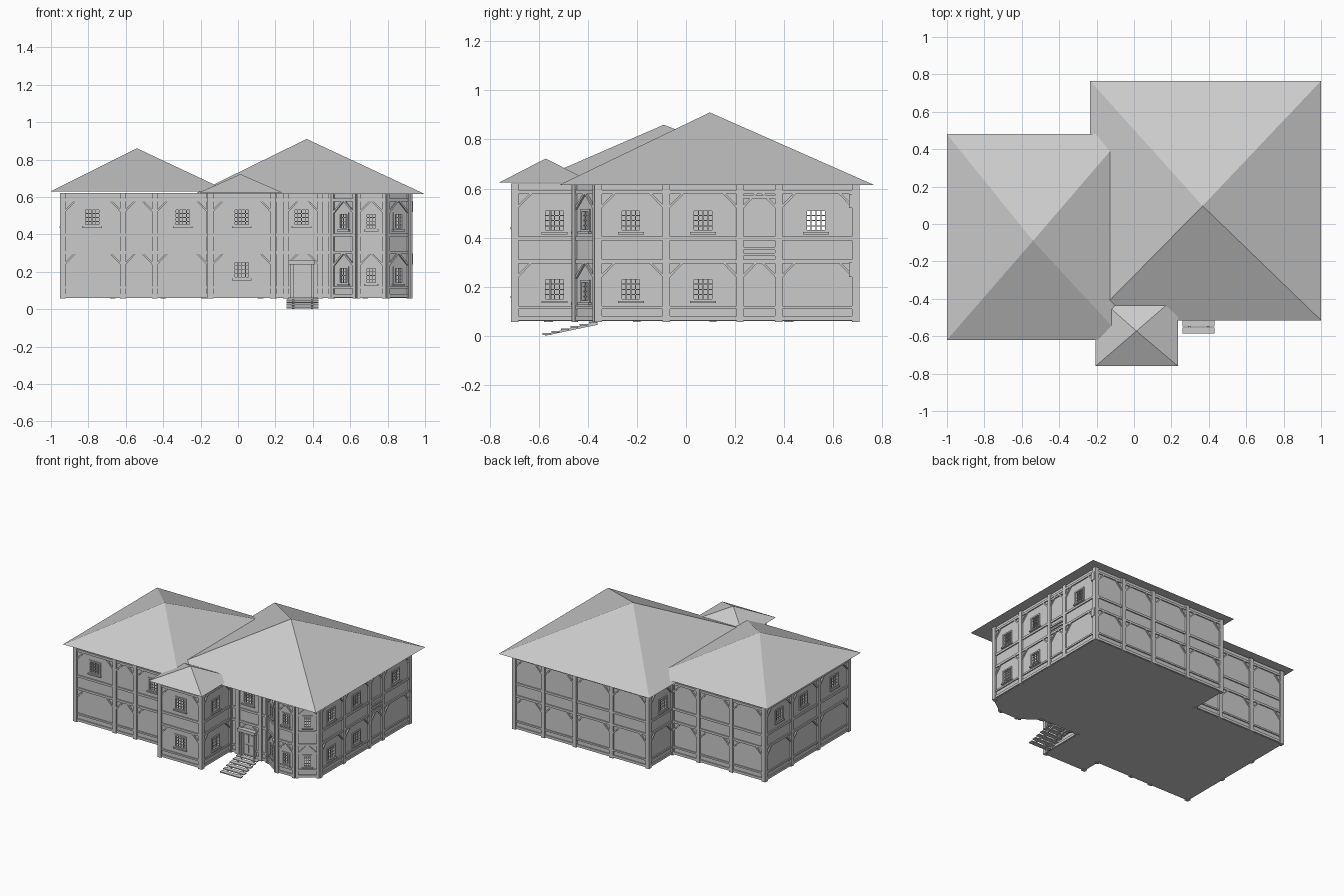
import bpy, bmesh, math
from mathutils import Matrix, Vector

if "Cube" in bpy.data.objects:
    bpy.data.objects.remove(bpy.data.objects["Cube"])

BASE, TOP = 0.06, 0.62


def finish(name, bm, normals=True):
    if normals:
        bmesh.ops.recalc_face_normals(bm, faces=bm.faces)
    me = bpy.data.meshes.new(name)
    bm.to_mesh(me)
    bm.free()
    ob = bpy.data.objects.new(name, me)
    bpy.context.collection.objects.link(ob)
    return ob


def prism(bm, M, pts, v0, v1):
    """Extrude a (u, z) outline between two depths; v points out of the wall."""
    a = [bm.verts.new(M @ Vector((u, v0, z))) for u, z in pts]
    b = [bm.verts.new(M @ Vector((u, v1, z))) for u, z in pts]
    bm.faces.new(a)
    bm.faces.new(b[::-1])
    n = len(pts)
    for i in range(n):
        bm.faces.new((a[i], b[i], b[(i + 1) % n], a[(i + 1) % n]))


def box(bm, M, u0, u1, z0, z1, v0, v1):
    prism(bm, M, [(u0, z0), (u1, z0), (u1, z1), (u0, z1)], v0, v1)


def wall_frame(p, q):
    d = (Vector(q) - Vector(p)).normalized()
    return Matrix(((d.x, d.y, 0, p[0]), (d.y, -d.x, 0, p[1]),
                   (0, 0, 1, 0), (0, 0, 0, 1)))


def window(bm, M, u, z, w, h):
    a, b, t, f = u - w / 2, u + w / 2, z + h, 0.007
    for x0, x1, z0, z1 in ((a - f, a + f / 2, z, t), (b - f / 2, b + f, z, t),
                           (a - f, b + f, t - f / 2, t + f), (a - f, b + f, z - f, z + f / 2)):
        box(bm, M, x0, x1, z0, z1, -0.012, 0.006)
    box(bm, M, a - 0.013, b + 0.013, z - 0.014, z - 0.005, -0.002, 0.014)   # sill
    cols = 4 if w > 0.06 else 3
    for i in range(1, cols):
        c = a + w * i / cols
        box(bm, M, c - 0.002, c + 0.002, z, t, -0.008, -0.002)
    for i in range(1, 4):
        c = z + h * i / 4
        box(bm, M, a, b, c - 0.002, c + 0.002, -0.008, -0.002)


def facade(name, p, q, posts=(), wins=(), door=None, gable=False):
    M = wall_frame(p, q)
    L = (Vector(q) - Vector(p)).length

    # plaster sheet with real openings
    holes = [(u - w / 2, u + w / 2, z, z + h) for u, z, w, h in wins]
    if door:
        holes.append((door[0], door[1], BASE, door[2]))
    us = sorted({0, L, *[x for h in holes for x in h[:2]]})
    zs = sorted({BASE, TOP, *[x for h in holes for x in h[2:]]})
    bm = bmesh.new()
    for u0, u1 in zip(us, us[1:]):
        for z0, z1 in zip(zs, zs[1:]):
            um, zm = (u0 + u1) / 2, (z0 + z1) / 2
            if any(h[0] < um < h[1] and h[2] < zm < h[3] for h in holes):
                continue
            bm.faces.new([bm.verts.new(M @ Vector((u, 0, z)))
                          for u, z in ((u0, z0), (u1, z0), (u1, z1), (u0, z1))])
    bmesh.ops.remove_doubles(bm, verts=bm.verts, dist=1e-5)
    ob = finish(name + "_wall", bm, False)
    mod = ob.modifiers.new("thickness", 'SOLIDIFY')
    mod.thickness, mod.offset = 0.01, -1

    # timber posts, rails and corner braces
    bm = bmesh.new()
    pw = 0.010 if gable else 0.015
    e = 0.0 if gable else 0.012
    centres = [pw - e, *posts, L - pw + e]
    for c in centres:
        box(bm, M, c - pw, c + pw, BASE - 0.004, TOP, -0.005, 0.012)
    for z, t in ((0.062, 0.018), (0.110, 0.012), (0.295, 0.016), (0.388, 0.016), (0.577, 0.016)):
        spans = [(0, L)]
        if door and z < door[2]:
            spans = [(0, door[0]), (door[1], L)]
        for a, b in spans:
            box(bm, M, a, b, z, z + t, -0.004, 0.008)
    for c0, c1 in zip(centres, centres[1:]):
        a, b = c0 + pw, c1 - pw
        if b - a < 0.07:
            continue
        s = (b - a) / 2 - 0.012 if gable else min(0.042, (b - a) / 3)
        for z in (0.577, 0.295):
            for x, k in ((a, 1), (b, -1)):
                prism(bm, M, [(x, z - s), (x, z - s - 0.014),
                              (x + k * (s + 0.012), z), (x + k * s, z)], -0.002, 0.009)
    finish(name + "_timbers", bm)

    if wins:
        bm = bmesh.new()
        for w in wins:
            window(bm, M, *w)
        finish(name + "_windows", bm)


def roof(name, x0, x1, y0, y1, z, apex):
    bm = bmesh.new()
    b = [bm.verts.new(v) for v in ((x0, y0, z), (x1, y0, z), (x1, y1, z), (x0, y1, z))]
    t = bm.verts.new(apex)
    bm.faces.new(b)
    for i in range(4):
        bm.faces.new((b[i], b[(i + 1) % 4], t))
    finish(name, bm)


def up(u):
    return (u, 0.448, 0.08, 0.085)


def side_pair(u):
    return [(u, 0.427, 0.08, 0.085), (u, 0.147, 0.08, 0.085)]


# footprint, counter-clockwise: left wing, stair tower, entrance, bay, main block
P = [(-0.94, -0.56), (-0.15, -0.56), (-0.15, -0.70), (0.19, -0.70), (0.19, -0.36),
     (0.50, -0.36), (0.635, -0.455), (0.79, -0.455), (0.92, -0.36),
     (0.92, 0.695), (-0.18, 0.695), (-0.18, 0.42), (-0.94, 0.42)]
BAY = [(0.43, 0.05, 0.08), (0.14, 0.05, 0.08)]


def bay_wins(L):
    return [(L / 2, *w) for w in BAY]


specs = [
    ("wing_front", dict(posts=(0.325, 0.495), wins=[up(0.16), up(0.645)])),
    ("tower_left", {}),
    ("tower_front", dict(wins=[up(0.17), (0.17, 0.168, 0.08, 0.085)])),
    ("tower_right", dict(wins=side_pair(0.165))),
    ("entrance", dict(posts=(0.065, 0.25), wins=[up(0.15)], door=(0.10, 0.205, 0.24))),
    ("bay_left", dict(wins=bay_wins(0.165), gable=True)),
    ("bay_front", dict(wins=bay_wins(0.155), gable=True)),
    ("bay_right", dict(wins=bay_wins(0.161), gable=True)),
    ("main_right", dict(posts=(0.28, 0.58, 0.738),
                        wins=side_pair(0.135) + side_pair(0.43) + side_pair(0.89)[:1])),
    ("main_back", dict(posts=(0.24, 0.50, 0.80))),
    ("notch", dict(wins=side_pair(0.165)[:1])),
    ("wing_back", dict(posts=(0.22, 0.49))),
    ("wing_left", dict(posts=(0.31, 0.62), wins=[up(0.165), up(0.45), up(0.81)])),
]
for i, (name, kw) in enumerate(specs):
    facade(name, P[i], P[(i + 1) % len(P)], **kw)

# floor slab
bm = bmesh.new()
prism(bm, Matrix(((1, 0, 0, 0), (0, 0, 1, 0), (0, 1, 0, 0), (0, 0, 0, 1))), P, BASE, BASE + 0.006)
finish("floor_slab", bm)

# ladder beams and beam ends on the right side
M = wall_frame(P[8], P[9])
bm = bmesh.new()
for z in (0.325, 0.35, 0.56):
    box(bm, M, 0.595, 0.723, z, z + 0.012, -0.004, 0.009)
for z in (0.24, 0.52):
    box(bm, M, 1.025, 1.06, z, z + 0.058, 0, 0.016)
finish("right_side_beams", bm)

# hipped roofs
roof("main_roof", -0.235, 1.0, -0.515, 0.765, 0.615, (0.367, 0.097, 0.91))
roof("wing_roof", -1.0, -0.05, -0.62, 0.48, 0.63, (-0.54, -0.09, 0.86))
roof("tower_roof", -0.205, 0.235, -0.76, -0.38, 0.625, (0.013, -0.572, 0.722))

# door with surround and canopy
M = wall_frame(P[4], P[5])
bm = bmesh.new()
box(bm, M, 0.10, 0.205, BASE, 0.24, -0.014, -0.006)
for u in (0.115, 0.158):
    for z in (0.08, 0.155):
        box(bm, M, u, u + 0.032, z, z + 0.06, -0.007, -0.002)
finish("door", bm)
bm = bmesh.new()
for u in (0.092, 0.199):
    box(bm, M, u, u + 0.014, BASE, 0.24, -0.01, 0.022)
box(bm, M, 0.08, 0.222, 0.24, 0.262, -0.005, 0.035)
finish("door_surround", bm)

# open-tread front steps
I = Matrix.Identity(4)
bm = bmesh.new()
for i in range(6):
    y, z = -0.585 + 0.038 * i, 0.004 + 0.0095 * i
    box(bm, I, 0.26, 0.43, z, z + 0.007, y, y + 0.032)
for x in (0.29, 0.39):
    S = Matrix(((0, 1, 0, x), (1, 0, 0, 0), (0, 0, 1, 0), (0, 0, 0, 1)))
    prism(bm, S, [(-0.575, 0.0), (-0.36, 0.045), (-0.36, 0.058), (-0.575, 0.006)], 0, 0.012)
finish("front_steps", bm)
